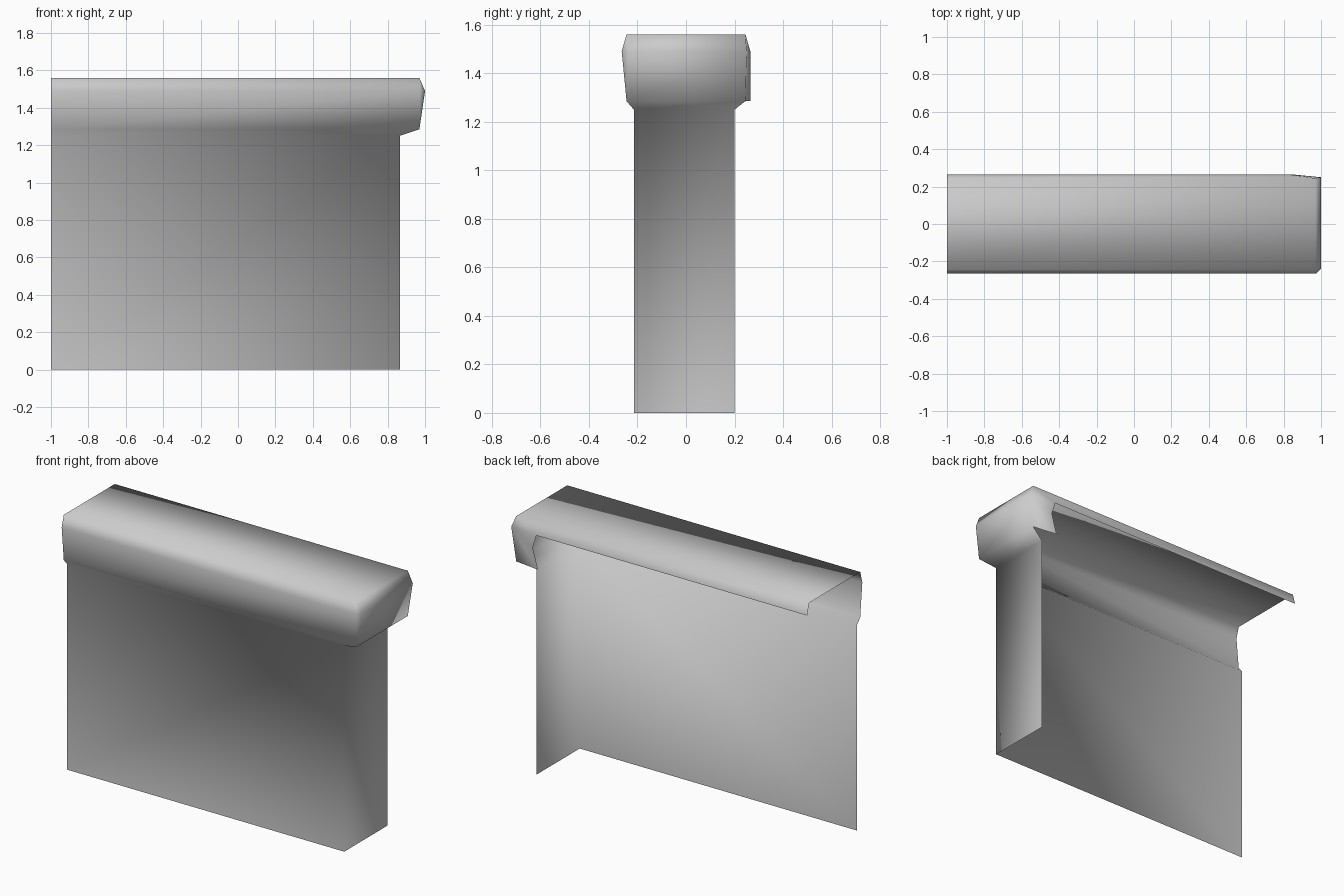
import bpy
import bmesh

cube = bpy.data.objects.get("Cube")
if cube:
    bpy.data.objects.remove(cube, do_unlink=True)

# One plain plaster colour
COLOUR = (0.6, 0.6, 0.6, 1)
plaster = bpy.data.materials.new("plain grey")
plaster.use_nodes = True
plaster.diffuse_color = COLOUR
plaster.node_tree.nodes["Principled BSDF"].inputs["Base Color"].default_value = COLOUR

LEFT = -1.0
# Wall and cap profile: height, front y, end x, back y, corner chamfer
PROFILE = [
    (0.0, -0.215, 0.865, 0.2, 0),
    (1.25, -0.215, 0.865, 0.2, 0),
    (1.285, -0.245, 0.97, 0.245, 0),
    (1.49, -0.265, 1.0, 0.25, 0.027),
    (1.56, -0.245, 0.97, 0.245, 0),
]

bm = bmesh.new()


def vert(x, y, z):
    return bm.verts.new((x, y, z))


# Sweep the profile along the front, around the corner and across the end
rings = []
for z, front, end, back, cut in PROFILE:
    rings.append([vert(LEFT, front, z), vert(end - cut, front, z),
                  vert(end, front + cut, z), vert(end, back, z)])
for low, high in zip(rings, rings[1:]):
    for i in range(3):
        bm.faces.new((low[i], low[i + 1], high[i + 1], high[i]))

# Flat top of the cap
top = rings[-1]
top_back = vert(LEFT, 0.245, 1.56)
bm.faces.new((top[0], top[1], top[2], top[3], top_back))

# Thin lip hanging along the open back
lip_left = vert(LEFT, 0.265, 1.49)
lip_end = vert(0.82, 0.265, 1.49)
bm.faces.new((top_back, top[3], lip_end, lip_left))

# Short return of the cap around the back corner
corner = rings[3][3]
bm.faces.new((top[3], corner, lip_end))
bm.faces.new((lip_end, corner, rings[2][3],
              vert(0.81, 0.265, 1.285), vert(0.845, 0.265, 1.41)))

# Merge the corners that have no chamfer
bmesh.ops.remove_doubles(bm, verts=bm.verts[:], dist=0.001)
for face in bm.faces:
    face.smooth = True

mesh = bpy.data.meshes.new("capped_wall")
bm.to_mesh(mesh)
bm.free()
mesh.materials.append(plaster)
wall = bpy.data.objects.new("capped_wall", mesh)
bpy.context.collection.objects.link(wall)
